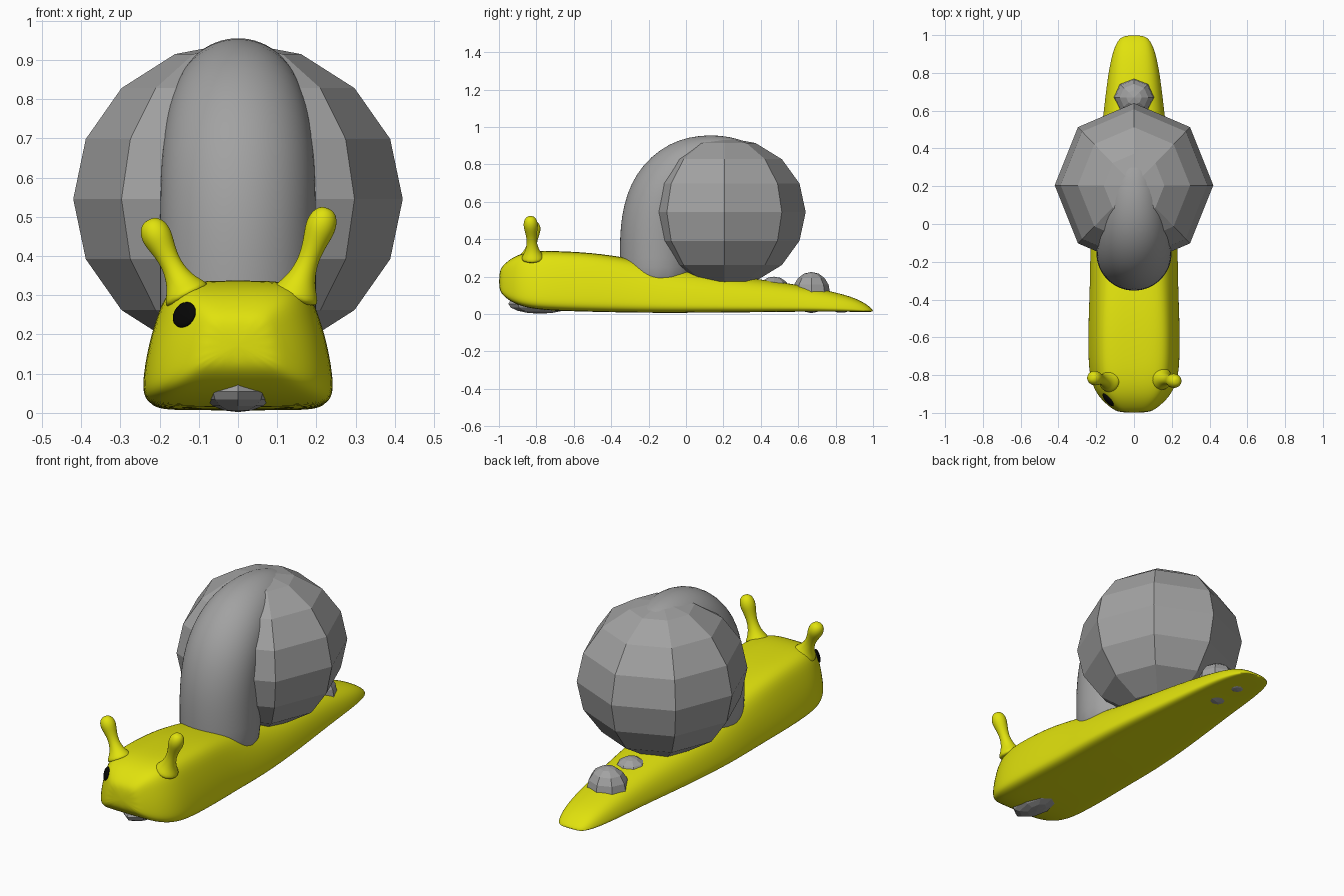
import bpy, bmesh, math
from mathutils import Vector

if "Cube" in bpy.data.objects:
    bpy.data.objects.remove(bpy.data.objects["Cube"])


def material(name, rgb):
    m = bpy.data.materials.new(name)
    m.diffuse_color = (*rgb, 1)
    m.use_nodes = True
    m.node_tree.nodes["Principled BSDF"].inputs["Base Color"].default_value = m.diffuse_color
    return m


YELLOW = material("slug yellow", (0.75, 0.76, 0.004))
GREY = material("shell grey", (0.36, 0.36, 0.36))
BLACK = material("eye black", (0.002, 0.002, 0.002))


def finish(name, bm, mat, smooth=True):
    bmesh.ops.recalc_face_normals(bm, faces=bm.faces)
    for f in bm.faces:
        f.smooth = smooth
    mesh = bpy.data.meshes.new(name)
    bm.to_mesh(mesh)
    bm.free()
    mesh.materials.append(mat)
    ob = bpy.data.objects.new(name, mesh)
    bpy.context.collection.objects.link(ob)
    return ob


def loft(name, rings, mat):
    """Skin closed rings of points, cap both ends, then subdivide."""
    bm = bmesh.new()
    rows = [[bm.verts.new(p) for p in ring] for ring in rings]
    n = len(rows[0])
    for a, b in zip(rows, rows[1:]):
        for i in range(n):
            j = (i + 1) % n
            bm.faces.new((a[i], a[j], b[j], b[i]))
    bm.faces.new(rows[0])
    bm.faces.new(rows[-1])
    ob = finish(name, bm, mat)
    ob.modifiers.new("smooth", 'SUBSURF').levels = 2
    ob.modifiers["smooth"].render_levels = 2
    return ob


def tube(name, path, mat, sides=12):
    """Sweep circles along (x, y, z, radius) points."""
    pts = [Vector(p[:3]) for p in path]
    rings = []
    for i, p in enumerate(pts):
        d = (pts[min(i + 1, len(pts) - 1)] - pts[max(i - 1, 0)]).normalized()
        u = (Vector((1, 0, 0)) - d * d.x).normalized()
        v = d.cross(u)
        r = path[i][3] * 1.02
        rings.append([p + r * (u * math.cos(a) + v * math.sin(a))
                      for a in (2 * math.pi * k / sides for k in range(sides))])
    return loft(name, rings, mat)


def ball(name, centre, size, mat, segs=8, rings=8, smooth=False):
    bm = bmesh.new()
    bmesh.ops.create_uvsphere(bm, u_segments=segs, v_segments=rings, radius=1)
    for v in bm.verts:
        v.co = Vector(a * b for a, b in zip(v.co, size))
    ob = finish(name, bm, mat, smooth)
    ob.location = centre
    return ob


# Body: half cross-sections (width, height) for head and tail, blended by y
HEAD = [(0, 0), (.6, 0), (.9, .01), (1, .08), (1.01, .2), (.96, .45),
        (.87, .7), (.75, .93), (.5, 1), (0, 1)]
TAIL = [(0, 0), (.6, 0), (.9, .01), (1, .1), (1, .22), (.93, .5),
        (.8, .74), (.6, .9), (.33, .98), (0, 1)]
# (y, half width, bottom, top)
STATIONS = [(-1.0, .08, .13, .23), (-.975, .12, .095, .265), (-.92, .185, .055, .31),
            (-.83, .232, .028, .337), (-.7, .242, .018, .338), (-.5, .24, .012, .328),
            (-.3, .232, .008, .3), (-.1, .232, .006, .255), (.15, .215, .008, .215),
            (.4, .185, .01, .187), (.6, .16, .013, .157), (.8, .137, .013, .118),
            (.91, .113, .012, .085), (.97, .088, .012, .05), (1.0, .055, .012, .022)]
rings = []
for y, w, z0, z1 in STATIONS:
    t = min(max((y + .5) / .6, 0), 1)
    half = [((a + (c - a) * t) * w, z0 + (b + (d - b) * t) * (z1 - z0))
            for (a, b), (c, d) in zip(HEAD, TAIL)]
    loop = half + [(-x, z) for x, z in reversed(half[1:-1])]
    rings.append([(x, y, z) for x, z in loop])
body = loft("body", rings, YELLOW)

# Eye stalks: flared foot, thin neck, round tip
PROFILE = [(-.12, .07), (.02, .055), (.14, .037), (.36, .025), (.58, .031),
           (.76, .041), (.9, .036), (.98, .022), (1.0, .008)]
for name, foot, tip in (("left_stalk", (-.135, -.83, .31), (-.228, -.812, .492)),
                        ("right_stalk", (.15, -.82, .31), (.228, -.833, .522))):
    a, b = Vector(foot), Vector(tip)
    tube(name, [(*a.lerp(b, t), r) for t, r in PROFILE], YELLOW)

# Single eye, seated on the surface of the head
bpy.context.view_layer.update()
hit, spot, normal, _ = body.evaluated_get(
    bpy.context.evaluated_depsgraph_get()).ray_cast(Vector((-.137, -2, .25)), Vector((0, 1, 0)))
eye = ball("eye", spot, (.042, .034, .012), BLACK, 24, 12, True)
eye.rotation_mode = 'QUATERNION'
eye.rotation_quaternion = normal.to_track_quat('Z', 'Y')

# Shell: faceted ball with a smooth whorl arching over it
ball("shell", (0, .205, .545), (.42, .435, .40), GREY)
tube("shell_whorl", [(0, y, z, r) for y, z, r in (
    (-.15, .1, .2), (-.155, .3, .2), (-.155, .5, .2), (-.11, .66, .197),
    (0, .775, .18), (.15, .82, .15), (.3, .81, .125), (.42, .75, .1),
    (.48, .65, .08), (.49, .58, .03))], GREY, 16)

# Pebbles set into the tail and under the body
ball("tail_pebble_large", (0, .67, .115), (.107, .1, .11), GREY)
ball("tail_pebble_small", (0, .47, .115), (.09, .09, .085), GREY)
ball("tail_pebble_under", (0, .83, .04), (.06, .06, .033), GREY)
ball("chin_pebble", (0, -.78, .055), (.09, .17, .053), GREY)
